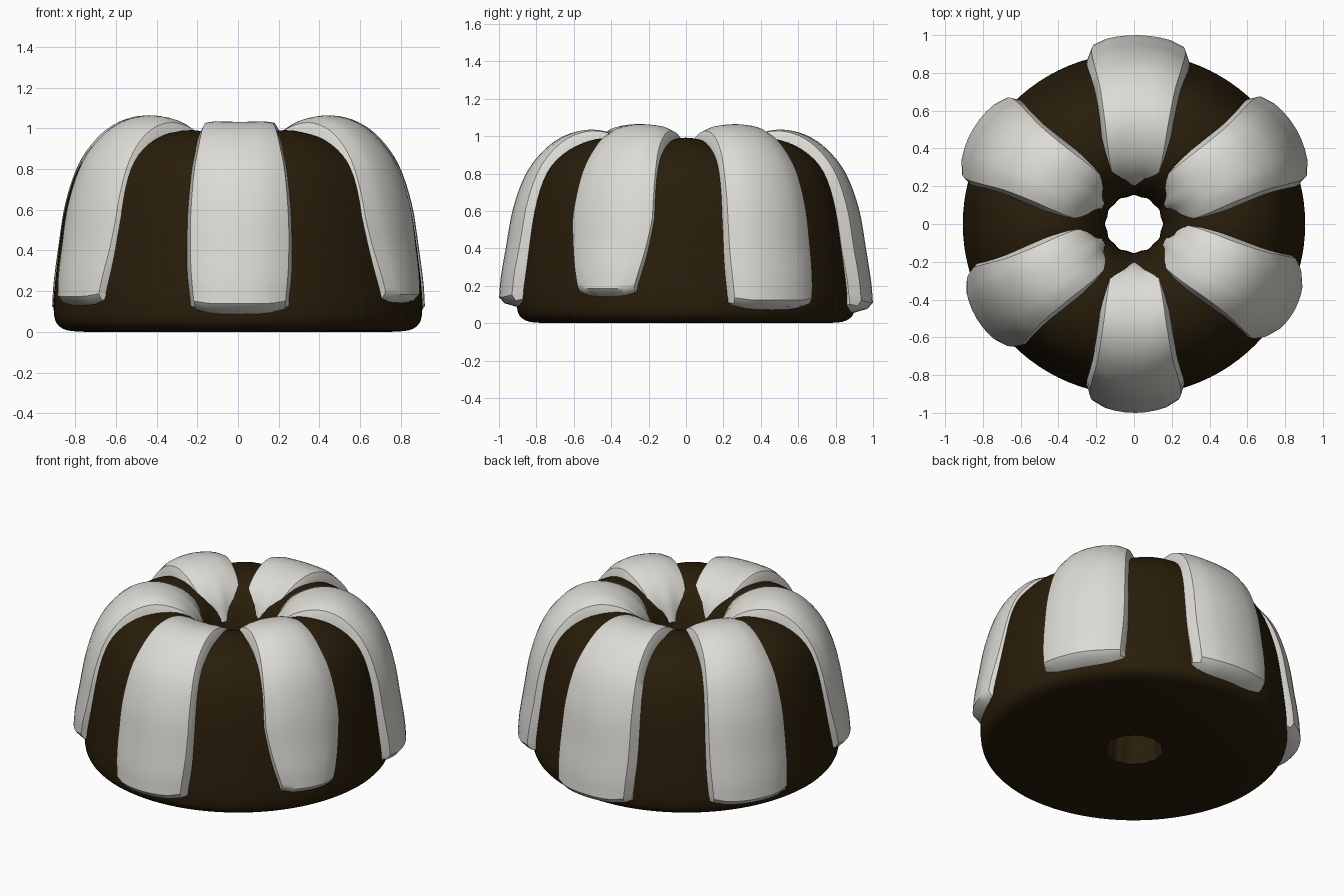
import bpy, bmesh, math
from mathutils import Vector

if "Cube" in bpy.data.objects:
    bpy.data.objects.remove(bpy.data.objects["Cube"], do_unlink=True)


def make_material(name, rgb):
    mat = bpy.data.materials.new(name)
    mat.use_nodes = True
    mat.diffuse_color = (*rgb, 1)
    mat.node_tree.nodes["Principled BSDF"].inputs["Base Color"].default_value = (*rgb, 1)
    return mat


def smooth_path(points, steps):
    """Catmull-Rom curve through the points of a radius/height profile."""
    pts = [Vector(p) for p in points]
    pts = [2 * pts[0] - pts[1]] + pts + [2 * pts[-1] - pts[-2]]
    path = []
    for a, b, c, d in zip(pts, pts[1:], pts[2:], pts[3:]):
        for i in range(steps):
            t = i / steps
            path.append(0.5 * (2 * b + (c - a) * t + (2 * a - 5 * b + 4 * c - d) * t * t
                               + (3 * b - a - 3 * c + d) * t ** 3))
    return path + [pts[-2]]


def polar(r, angle, z):
    return (r * math.cos(angle), r * math.sin(angle), z)


def loft(name, rings, mat, close_path=False):
    """Skin closed rings of points into one solid object."""
    bm = bmesh.new()
    loops = [[bm.verts.new(p) for p in ring] for ring in rings]
    n = len(loops[0])
    pairs = list(zip(loops, loops[1:]))
    if close_path:
        pairs.append((loops[-1], loops[0]))
    else:
        bm.faces.new(loops[0])
        bm.faces.new(loops[-1])
    for a, b in pairs:
        for i in range(n):
            j = (i + 1) % n
            bm.faces.new((a[i], a[j], b[j], b[i]))
    bmesh.ops.recalc_face_normals(bm, faces=bm.faces)
    mesh = bpy.data.meshes.new(name)
    bm.to_mesh(mesh)
    bm.free()
    mesh.materials.append(mat)
    obj = bpy.data.objects.new(name, mesh)
    bpy.context.collection.objects.link(obj)
    bpy.ops.object.select_all(action='DESELECT')
    obj.select_set(True)
    bpy.context.view_layer.objects.active = obj
    bpy.ops.object.shade_smooth_by_angle(angle=math.radians(35))


chocolate = make_material("dark chocolate", (0.022, 0.0125, 0.0032))
cream = make_material("cream icing", (0.72, 0.71, 0.665))

# Ring cake: revolved profile, fluted in the hole and ridged on top
cake_profile = smooth_path([
    (0.19, 0), (0.16, 0.04), (0.15, 0.5), (0.16, 0.68), (0.2, 0.82), (0.27, 0.92),
    (0.38, 0.98), (0.5, 0.99), (0.62, 0.96), (0.73, 0.88), (0.8, 0.77), (0.85, 0.6),
    (0.88, 0.4), (0.903, 0.2), (0.905, 0.1), (0.89, 0.04), (0.84, 0.008), (0.75, 0)], 3)
cake_rings = []
for r, z in cake_profile:
    z = max(z, 0)
    flute = 0.006 * max(0, 1 - r / 0.35)
    groove = 0.025 * z ** 4
    angles = [math.tau * i / 96 for i in range(96)]
    cake_rings.append([polar(r + flute * math.cos(12 * a), a,
                             z - groove * (1 - math.cos(6 * a))) for a in angles])
loft("cake", cake_rings, chocolate, close_path=True)

# Icing strips: radius, height and half angle, from the hole over the top
icing_profile = smooth_path([
    (0.195, 0.76, 29), (0.235, 0.88, 30), (0.305, 0.965, 28), (0.4, 1.02, 24.5),
    (0.52, 1.042, 21), (0.64, 1.015, 19), (0.75, 0.94, 18), (0.85, 0.81, 18),
    (0.92, 0.62, 18), (0.96, 0.4, 18), (0.985, 0.25, 17.5), (0.995, 0.14, 17)], 4)

# Cross-section: position across the strip and depth below its crown
section = [(-1, 0.13), (-1, 0.06), (-0.86, 0.01)]
section += [(i / 5, 0) for i in range(-3, 4)]
section += [(-v, d) for v, d in reversed(section[:3])]


def icing_strip(name, angle, width, rise, spread, dome_top, dome_side, bottom, taper):
    rings = []
    last = len(icing_profile) - 1
    for k, (r, z, half) in enumerate(icing_profile):
        before, after = icing_profile[max(k - 1, 0)], icing_profile[min(k + 1, last)]
        tangent = (after - before).xy.normalized()
        normal = Vector((-tangent.y, tangent.x))
        low = 0
        if z < 0.55 and r > 0.5:
            low = (0.55 - z) / 0.41
            half *= 1 + (taper - 1) * low
            z = 0.55 - (0.55 - bottom) * low
        half *= width
        ripple = 0.012 * max(0, 1 - r / 0.42)
        dome = dome_side + (dome_top - dome_side) * max(0, normal.y)

        def ring(sink, drop):
            points = []
            for v, depth in section:
                a = math.radians(angle + half * v)
                crown = max(0, dome * v * v)  if depth < 0.1 else 0
                d = -max(depth, sink) - crown + min(0, dome) * -v * v
                d = max(d, -0.13) + ripple * math.cos(12 * a)
                rr = r * spread + normal.x * d
                zz = z + rise * min(1, max(0, z)) + normal.y * d - drop
                points.append(polar(rr, a, zz + 0.03 * low ** 3 * v ** 4))
            return points

        rings.append(ring(0, 0))
        # Bevelled lower end tucked into the cake
        if k == last:
            rings.append(ring(0.03, 0.03))
            rings.append(ring(0.1, 0.045))
    loft(name, rings, cream)


strips = [
    ("icing_back", 88.5, 1.0, -0.01, 1.005, -0.008, 0.025, 0.11, 0.97),
    ("icing_back_left", 30.5, 1.03, 0.022, 1.0, 0.035, 0.045, 0.12, 0.97),
    ("icing_back_right", 149.5, 1.02, 0.022, 0.995, 0.035, 0.045, 0.12, 0.97),
    ("icing_front_right", 211, 1.03, 0.022, 0.977, 0.035, 0.035, 0.17, 0.8),
    ("icing_front", 270.5, 1.0, -0.01, 1.005, -0.008, 0.045, 0.14, 0.93),
    ("icing_front_left", 332, 1.04, 0.022, 0.97, 0.035, 0.035, 0.18, 0.7),
]
for strip in strips:
    icing_strip(*strip)
